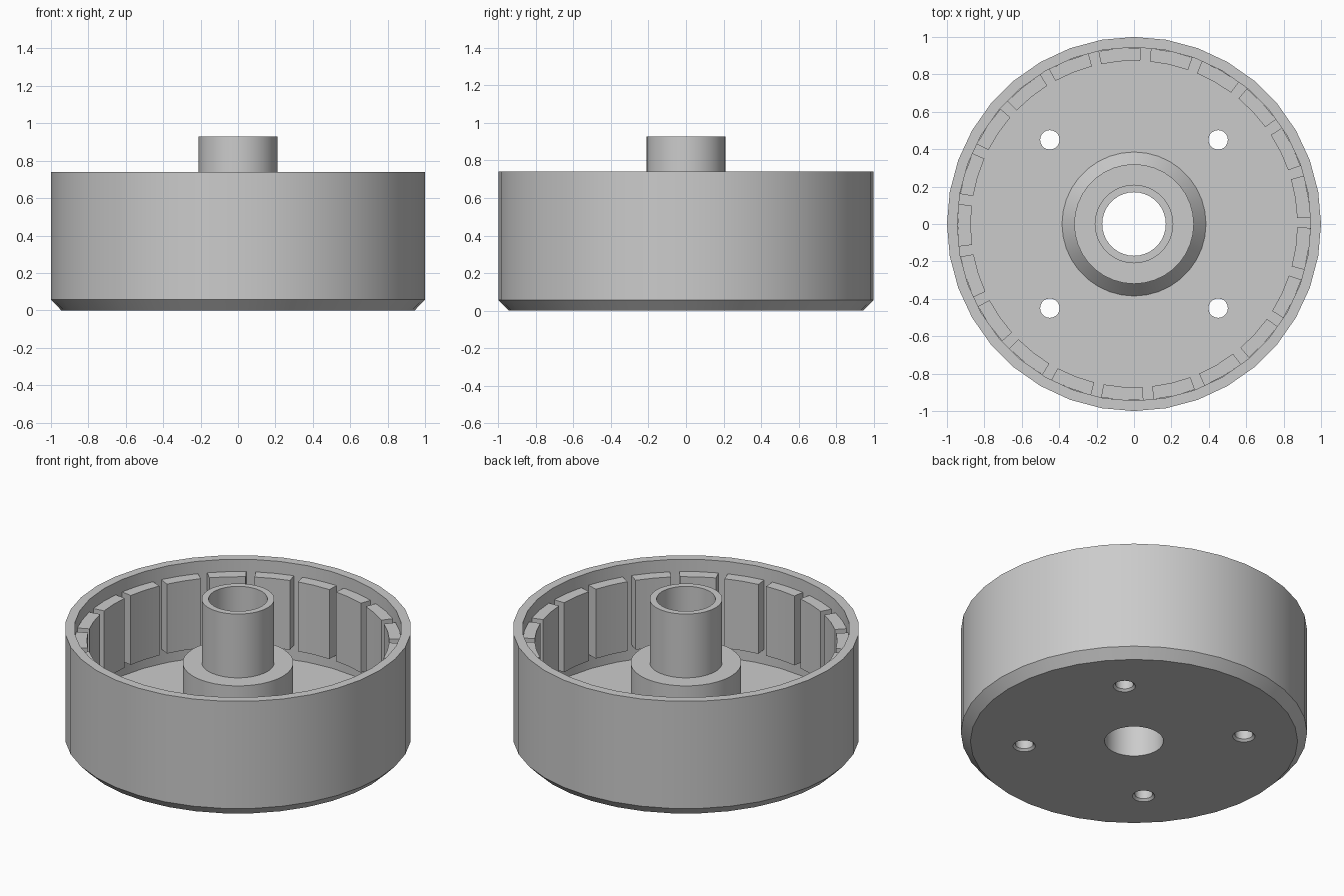
import bpy, bmesh
from math import sin, cos, radians, pi

if "Cube" in bpy.data.objects:
    bpy.data.objects.remove(bpy.data.objects["Cube"])

grey = bpy.data.materials.new("plain_grey")
grey.use_nodes = True
grey.diffuse_color = (0.6, 0.6, 0.6, 1)
grey.node_tree.nodes["Principled BSDF"].inputs["Base Color"].default_value = (0.6, 0.6, 0.6, 1)


def finish(bm, name):
    bmesh.ops.recalc_face_normals(bm, faces=bm.faces)
    mesh = bpy.data.meshes.new(name)
    bm.to_mesh(mesh)
    bm.free()
    mesh.materials.append(grey)
    obj = bpy.data.objects.new(name, mesh)
    bpy.context.collection.objects.link(obj)
    return obj


def sweep(bm, profile, start, end, steps):
    """Turn a closed (radius, z) outline about the z axis, capped if partial."""
    full = abs(end - start) >= 2 * pi - 1e-6
    rings = []
    for i in range(steps if full else steps + 1):
        a = start + (end - start) * i / steps
        rings.append([bm.verts.new((r * cos(a), r * sin(a), z)) for r, z in profile])
    n = len(profile)
    for i in range(steps):
        p, q = rings[i], rings[(i + 1) % len(rings)]
        for j in range(n):
            k = (j + 1) % n
            bm.faces.new((p[j], q[j], q[k], p[k]))
    if not full:
        bm.faces.new(rings[0])
        bm.faces.new(rings[-1])


def smooth(obj):
    bpy.ops.object.select_all(action='DESELECT')
    obj.select_set(True)
    bpy.context.view_layer.objects.active = obj
    bpy.ops.object.shade_smooth_by_angle(angle=radians(30))


# Drum: chamfered outer shell, floor, stepped hub and through bore
FLOOR = 0.125
outline = [(0.17, 0), (0.945, 0), (1, 0.057), (1, 0.74), (0.945, 0.74),
           (0.945, FLOOR), (0.385, FLOOR), (0.32, 0.2), (0.32, 0.522),
           (0.21, 0.522), (0.21, 0.928), (0.17, 0.928)]
bm = bmesh.new()
sweep(bm, outline, 0, 2 * pi, 36)
drum = finish(bm, "drum")

# Four bolt holes, slightly flared at the underside
bm = bmesh.new()
for sx in (-1, 1):
    for sy in (-1, 1):
        rings = []
        for r, z in ((0.075, -0.01), (0.052, 0.013), (0.052, 0.16)):
            rings.append([bm.verts.new((sx * 0.45 + r * cos(i * pi / 10),
                                        sy * 0.45 + r * sin(i * pi / 10), z))
                          for i in range(20)])
        bm.faces.new(rings[0])
        bm.faces.new(rings[-1])
        for lower, upper in zip(rings, rings[1:]):
            for i in range(20):
                j = (i + 1) % 20
                bm.faces.new((lower[i], lower[j], upper[j], upper[i]))
cutter = finish(bm, "bolt_hole_cutter")
cutter.hide_render = True
cut = drum.modifiers.new("bolt_holes", 'BOOLEAN')
cut.operation = 'DIFFERENCE'
cut.solver = 'EXACT'
cut.object = cutter
bpy.context.view_layer.objects.active = drum
bpy.ops.object.modifier_apply(modifier=cut.name)
bpy.data.objects.remove(cutter)
smooth(drum)

# Ring of curved pads on the inner wall
COUNT = 21
pad = [(0.873, 0.22), (0.943, 0.22), (0.943, 0.662), (0.873, 0.662)]
bm = bmesh.new()
for i in range(COUNT):
    middle = radians(9) + i * 2 * pi / COUNT
    half = radians(6.9)
    sweep(bm, pad, middle - half, middle + half, 2)
pads = finish(bm, "inner_wall_pads")
smooth(pads)
